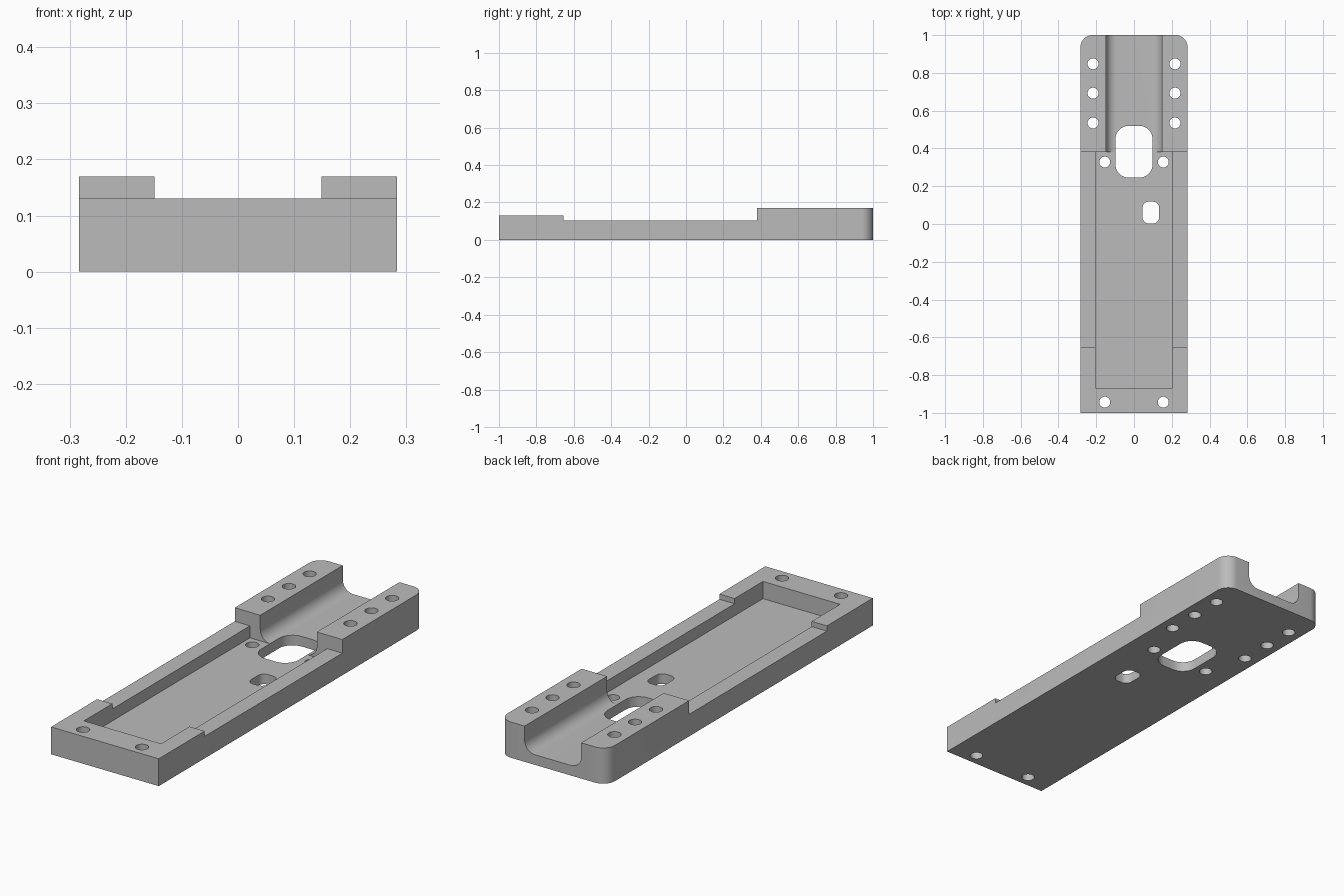
import bpy, bmesh, math
from mathutils import Vector

cube = bpy.data.objects.get("Cube")
if cube:
    bpy.data.objects.remove(cube, do_unlink=True)

grey = bpy.data.materials.new("plain grey")
grey.use_nodes = True
grey.diffuse_color = (0.5, 0.5, 0.5, 1)
grey.node_tree.nodes["Principled BSDF"].inputs["Base Color"].default_value = (0.5, 0.5, 0.5, 1)

HALF_W, FLOOR, STEP_Y = 0.283, 0.048, 0.38


def prism(name, points, sweep):
    """Extrude a closed outline of 3D points along a sweep vector."""
    bm = bmesh.new()
    face = bm.faces.new([bm.verts.new(p) for p in points])
    new = bmesh.ops.extrude_face_region(bm, geom=[face])["geom"]
    bmesh.ops.translate(bm, vec=Vector(sweep),
                        verts=[v for v in new if isinstance(v, bmesh.types.BMVert)])
    bmesh.ops.recalc_face_normals(bm, faces=bm.faces)
    mesh = bpy.data.meshes.new(name)
    bm.to_mesh(mesh)
    bm.free()
    mesh.materials.append(grey)
    obj = bpy.data.objects.new(name, mesh)
    bpy.context.collection.objects.link(obj)
    return obj


def rounded_rect(x0, x1, y0, y1, r, steps=8):
    """Outline of a rectangle with round corners, counter-clockwise."""
    corners = [(x1 - r, y1 - r), (x0 + r, y1 - r), (x0 + r, y0 + r), (x1 - r, y0 + r)]
    pts = []
    for i, (cx, cy) in enumerate(corners):
        for k in range(steps + 1):
            a = math.pi / 2 * (i + k / steps)
            pts.append((cx + r * math.cos(a), cy + r * math.sin(a)))
    return pts


def cut(body, cutter):
    """Subtract a cutter and discard it."""
    cutter.hide_render = True
    mod = body.modifiers.new("cut", "BOOLEAN")
    mod.operation, mod.solver, mod.object = "DIFFERENCE", "EXACT", cutter
    bpy.context.view_layer.objects.active = body
    bpy.ops.object.modifier_apply(modifier=mod.name)
    bpy.data.objects.remove(cutter, do_unlink=True)


def cut_through(body, outline):
    cut(body, prism("hole_cutter", [(x, y, -0.1) for x, y in outline], (0, 0, 0.4)))


# Stepped base: side profile swept across the width
profile = [(-1, 0), (1, 0), (1, 0.17), (STEP_Y, 0.17), (STEP_Y, 0.105),
           (-0.655, 0.105), (-0.655, 0.13), (-1, 0.13)]
base = prism("mounting_base", [(-HALF_W, y, z) for y, z in profile], (2 * HALF_W, 0, 0))

# Rounded vertical corners at the back
bm = bmesh.new()
bm.from_mesh(base.data)
corners = [e for e in bm.edges if all(v.co.y > 0.99 for v in e.verts)
           and abs(e.verts[0].co.z - e.verts[1].co.z) > 0.1]
bmesh.ops.bevel(bm, geom=corners, offset=0.062, segments=10, profile=0.5, affect="EDGES")
bm.to_mesh(base.data)
bm.free()

# Long rectangular pocket
pocket = [(-0.203, -0.868), (0.203, -0.868), (0.203, STEP_Y), (-0.203, STEP_Y)]
cut(base, prism("pocket_cutter", [(x, y, FLOOR) for x, y in pocket], (0, 0, 0.3)))

# Open channel with filleted floor edges
channel = rounded_rect(-0.149, 0.149, FLOOR, 0.4, 0.055, 10)
cut(base, prism("channel_cutter", [(x, 0.3, z) for x, z in channel], (0, 0.9, 0)))

# Rounded openings in the floor
cut_through(base, rounded_rect(-0.098, 0.098, 0.245, 0.52, 0.07))
cut_through(base, rounded_rect(0.045, 0.133, 0.003, 0.118, 0.032))

# Mirrored screw holes
for hx, hy in [(0.155, -0.943), (0.155, 0.328), (0.217, 0.535), (0.217, 0.693), (0.217, 0.848)]:
    for side in (-1, 1):
        cut_through(base, [(side * hx + 0.029 * math.cos(math.tau * k / 32),
                            hy + 0.029 * math.sin(math.tau * k / 32)) for k in range(32)])

# Smooth round walls, crisp flat edges
bpy.ops.object.select_all(action="DESELECT")
base.select_set(True)
bpy.context.view_layer.objects.active = base
bpy.ops.object.shade_smooth_by_angle(angle=math.radians(30))
